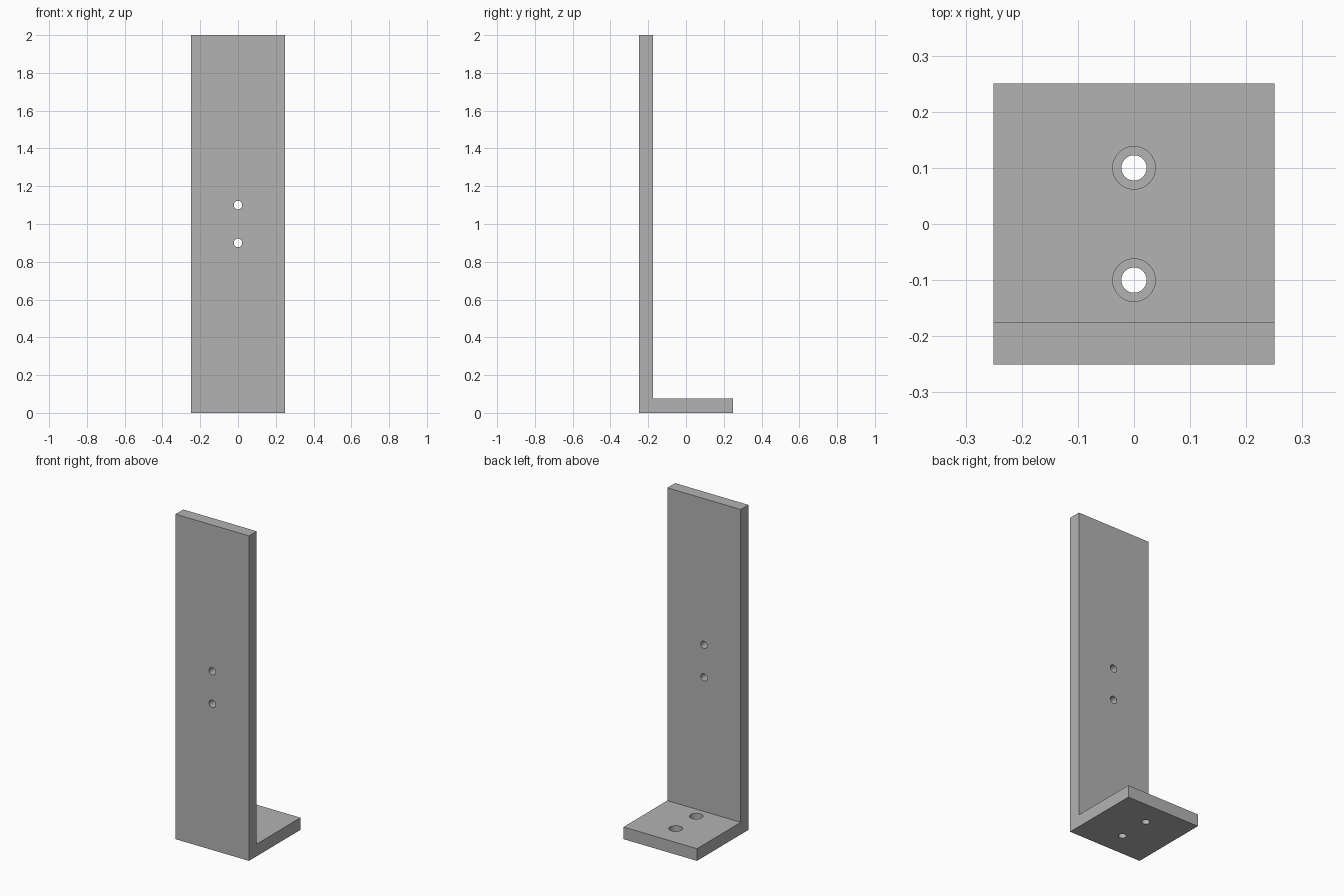
import bpy
import bmesh
from math import pi

cube = bpy.data.objects.get("Cube")
if cube:
    bpy.data.objects.remove(cube, do_unlink=True)

WIDTH, DEPTH, HEIGHT, THICK = 0.5, 0.5, 2.0, 0.075
HOLE_R, BORE_R, BORE_DEPTH = 0.0225, 0.038, 0.0375

grey = bpy.data.materials.new("plain grey")
grey.use_nodes = True
grey.diffuse_color = (0.45, 0.45, 0.45, 1)
grey.node_tree.nodes["Principled BSDF"].inputs["Base Color"].default_value = grey.diffuse_color

# L-shaped bracket: side profile (y, z) extruded across the width
front, back = -DEPTH / 2, DEPTH / 2
profile = [(front, 0), (back, 0), (back, THICK), (front + THICK, THICK),
           (front + THICK, HEIGHT), (front, HEIGHT)]
bm = bmesh.new()
face = bm.faces.new([bm.verts.new((-WIDTH / 2, y, z)) for y, z in profile])
swept = bmesh.ops.extrude_face_region(bm, geom=[face])["geom"]
bmesh.ops.translate(bm, vec=(WIDTH, 0, 0),
                    verts=[g for g in swept if isinstance(g, bmesh.types.BMVert)])
bmesh.ops.recalc_face_normals(bm, faces=bm.faces)
mesh = bpy.data.meshes.new("angle_bracket")
bm.to_mesh(mesh)
bm.free()
mesh.materials.append(grey)
bracket = bpy.data.objects.new("angle_bracket", mesh)
bpy.context.collection.objects.link(bracket)


def drill(name, centre, radius, length, tilt=0):
    """Cut a round hole through the bracket, then remove the cutter."""
    bpy.ops.mesh.primitive_cylinder_add(vertices=48, radius=radius, depth=length,
                                        location=centre, rotation=(tilt, 0, 0))
    cutter = bpy.context.object
    cutter.name = name
    cutter.hide_render = True
    cutter.data.materials.append(grey)
    cut = bracket.modifiers.new(name, "BOOLEAN")
    cut.operation, cut.solver, cut.object = "DIFFERENCE", "EXACT", cutter
    bpy.context.view_layer.objects.active = bracket
    bpy.ops.object.modifier_apply(modifier=name)
    bpy.data.objects.remove(cutter, do_unlink=True)


for side in (-1, 1):
    # Bolt holes through the upright plate
    drill("plate_hole", (0, front + THICK / 2, 1 + side * 0.1), HOLE_R, THICK * 2, pi / 2)
    # Counterbored screw holes through the foot
    drill("foot_hole", (0, side * 0.1, THICK / 2), HOLE_R, THICK * 2)
    drill("foot_counterbore", (0, side * 0.1, THICK), BORE_R, BORE_DEPTH * 2)

# Smooth hole walls, crisp plate edges
bpy.ops.object.select_all(action="DESELECT")
bracket.select_set(True)
bpy.context.view_layer.objects.active = bracket
bpy.ops.object.shade_smooth_by_angle()
